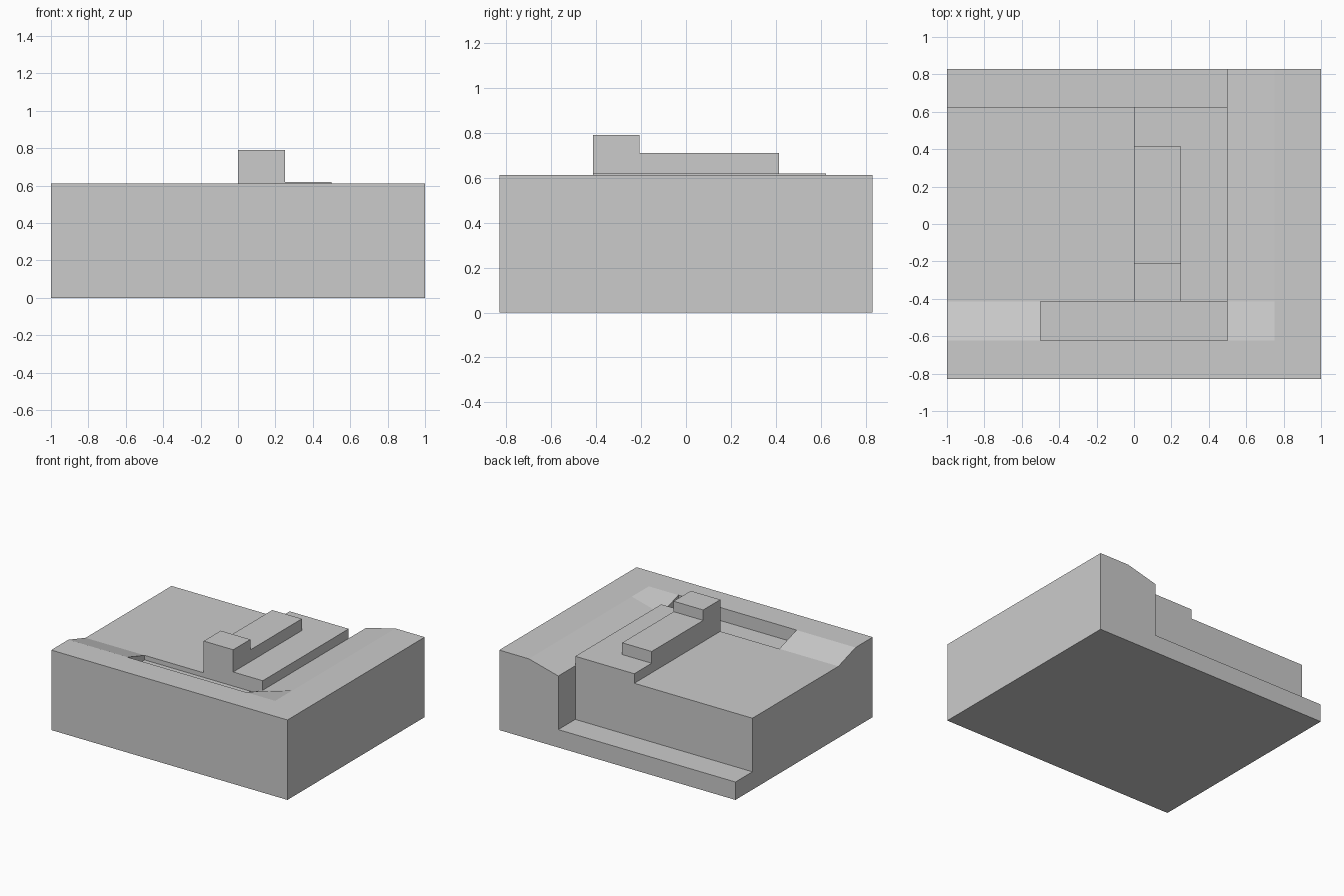
import bpy, bmesh
from math import radians

if "Cube" in bpy.data.objects:
    bpy.data.objects.remove(bpy.data.objects["Cube"])

XS = [-1, -0.5, 0, 0.5, 0.75, 1]
YS = [-0.83, -0.622, -0.415, 0.625, 0.83]
RIM, FLAT, PIT, SLAB, LEDGE = 0.612, 0.547, 0.512, 0.62, 0.137


def heights(i, j):
    """Corner heights of one tile: (x0y0, x1y0, x1y1, x0y1)."""
    if j == 0 or i == 4:                        # raised rim
        return (RIM,) * 4
    if i == 3:                                  # right bank, falling towards -x
        return (RIM if j == 1 else FLAT, RIM, RIM, FLAT)
    if j == 1:                                  # front bank, then trench
        return (RIM, RIM, FLAT, FLAT) if i == 0 else (PIT,) * 4
    if j == 2:                                  # plateau and raised slab
        return (SLAB if i == 2 else FLAT,) * 4
    return (LEDGE,) * 4                         # low ledge at the back


def finish(bm, name):
    bmesh.ops.remove_doubles(bm, verts=bm.verts, dist=1e-4)
    bmesh.ops.recalc_face_normals(bm, faces=bm.faces)
    bmesh.ops.dissolve_limit(bm, angle_limit=radians(0.5),
                             verts=bm.verts, edges=bm.edges)
    mesh = bpy.data.meshes.new(name)
    bm.to_mesh(mesh)
    bm.free()
    ob = bpy.data.objects.new(name, mesh)
    bpy.context.collection.objects.link(ob)
    return ob


# Terrain block: tile tops, ground faces and the walls between tiles
bm = bmesh.new()


def face(*pts):
    bm.faces.new([bm.verts.new(p) for p in pts])


def wall(p, q, a, b):
    """Vertical wall over edge p-q between the height pairs a and b."""
    if a != b:
        face((*p, a[0]), (*q, a[1]), (*q, b[1]), (*p, b[0]))


nx, ny = len(XS) - 1, len(YS) - 1
tiles = {(i, j): heights(i, j) for i in range(nx) for j in range(ny)}
ground = (0, 0, 0, 0)
for (i, j), h in tiles.items():
    c = [(XS[i], YS[j]), (XS[i + 1], YS[j]), (XS[i + 1], YS[j + 1]), (XS[i], YS[j + 1])]
    face(*[(*p, z) for p, z in zip(c, h)])
    face(*[(*p, 0) for p in reversed(c)])
    right = tiles.get((i + 1, j), ground)
    back = tiles.get((i, j + 1), ground)
    wall(c[1], c[2], (h[1], h[2]), (right[0], right[3]))
    wall(c[3], c[2], (h[3], h[2]), (back[0], back[1]))
    if i == 0:
        wall(c[0], c[3], (h[0], h[3]), (0, 0))
    if j == 0:
        wall(c[0], c[1], (h[0], h[1]), (0, 0))
finish(bm, "terrain_block")

# Stepped building: side profile extruded along x
profile = [(-0.415, SLAB), (0.415, SLAB), (0.415, 0.71),
           (-0.208, 0.71), (-0.208, 0.79), (-0.415, 0.79)]
bm = bmesh.new()
side = bm.faces.new([bm.verts.new((0, y, z)) for y, z in profile])
ext = bmesh.ops.extrude_face_region(bm, geom=[side], use_keep_orig=True)
bmesh.ops.translate(bm, vec=(0.25, 0, 0),
                    verts=[v for v in ext["geom"] if isinstance(v, bmesh.types.BMVert)])
finish(bm, "stepped_building")
